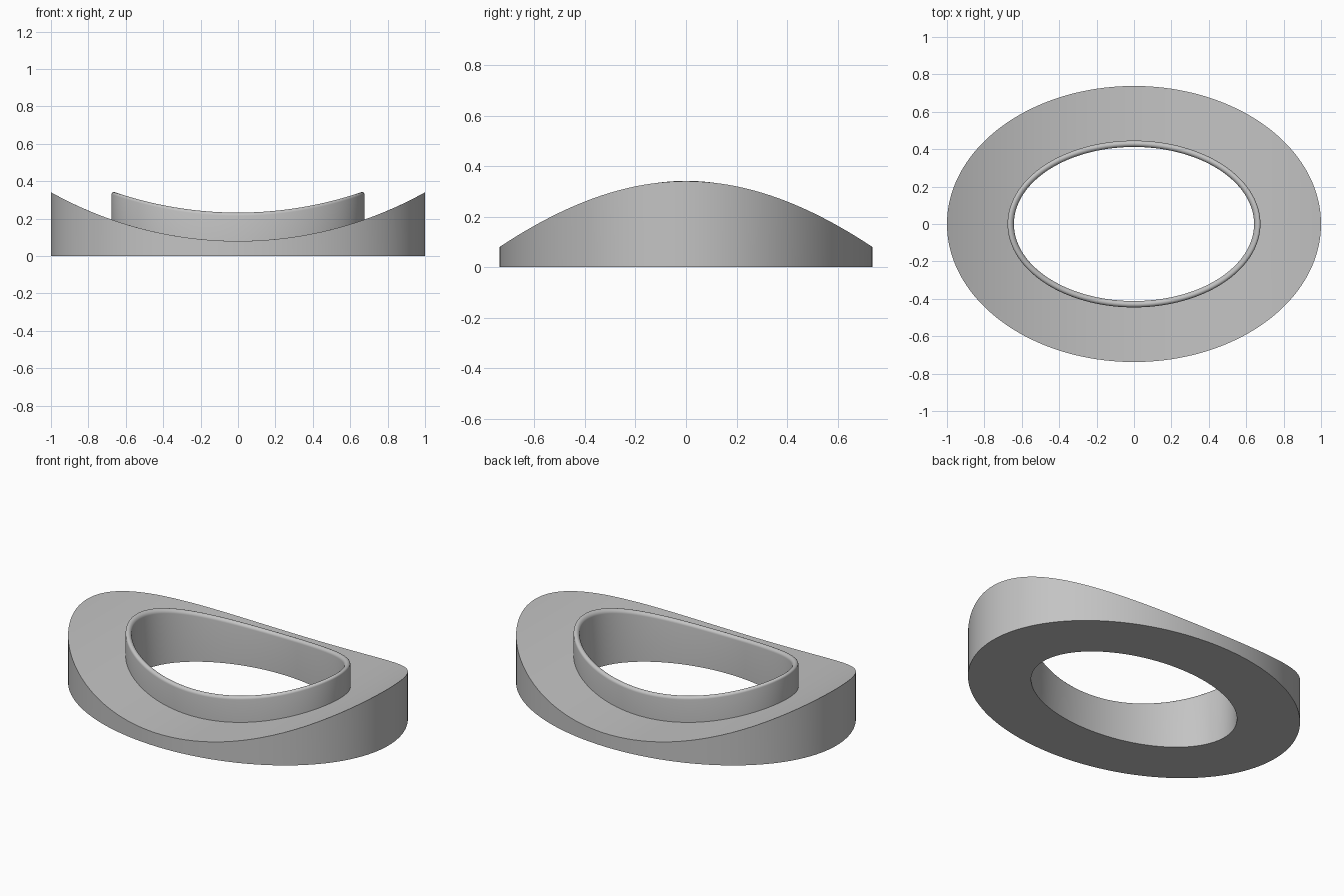
import bpy
import bmesh
import math

SEGMENTS = 160
OUTER = (1.0, 0.738)      # half axes of the base
COLLAR = (0.659, 0.429)   # half axes of the collar centre line
HALF_WALL = 0.017
ARC_RADIUS = 2.05
BASE_LOW = 0.08           # height of the saddle at x = 0
COLLAR_LOW = 0.232

if "Cube" in bpy.data.objects:
    bpy.data.objects.remove(bpy.data.objects["Cube"], do_unlink=True)


def saddle(x):
    """Rise of the cylindrical saddle away from the middle."""
    return ARC_RADIUS - math.sqrt(ARC_RADIUS ** 2 - x * x)


def ring(bm, axes, low=None):
    """Elliptical loop, flat on the ground or following the saddle."""
    verts = []
    for i in range(SEGMENTS):
        t = math.tau * i / SEGMENTS
        x, y = axes[0] * math.cos(t), axes[1] * math.sin(t)
        z = 0 if low is None else low + saddle(x)
        verts.append(bm.verts.new((x, y, z)))
    return verts


def offset(axes, d):
    return (axes[0] + d, axes[1] + d)


bm = bmesh.new()
foot = offset(COLLAR, HALF_WALL)
bore = offset(COLLAR, -HALF_WALL)

# Outer wall and curved top of the base
loops = [ring(bm, OUTER)]
STEPS = 10
for k in range(STEPS + 1):
    f = k / STEPS
    axes = [o + (c - o) * f for o, c in zip(OUTER, foot)]
    loops.append(ring(bm, axes, BASE_LOW))

# Collar with a rounded lip
LIP = 10
for k in range(LIP + 1):
    a = math.pi * k / LIP
    loops.append(ring(bm, offset(COLLAR, HALF_WALL * math.cos(a)),
                      COLLAR_LOW - HALF_WALL * (1 - math.sin(a))))

# Bore down to the flat underside
loops.append(ring(bm, bore))

for k, lower in enumerate(loops):
    upper = loops[(k + 1) % len(loops)]
    for i in range(SEGMENTS):
        j = (i + 1) % SEGMENTS
        bm.faces.new((lower[i], lower[j], upper[j], upper[i]))
bmesh.ops.recalc_face_normals(bm, faces=bm.faces)

mesh = bpy.data.meshes.new("saddle_ring")
bm.to_mesh(mesh)
bm.free()
body = bpy.data.objects.new("saddle_ring", mesh)
bpy.context.collection.objects.link(body)

# Plain grey material
grey = bpy.data.materials.new("plain grey")
grey.use_nodes = True
colour = (0.55, 0.55, 0.55, 1)
grey.diffuse_color = colour
for node in grey.node_tree.nodes:
    if node.type == "BSDF_PRINCIPLED":
        node.inputs["Base Color"].default_value = colour
mesh.materials.append(grey)

# Smooth walls, sharp edges
bpy.ops.object.select_all(action="DESELECT")
body.select_set(True)
bpy.context.view_layer.objects.active = body
bpy.ops.object.shade_smooth_by_angle(angle=math.radians(30))
